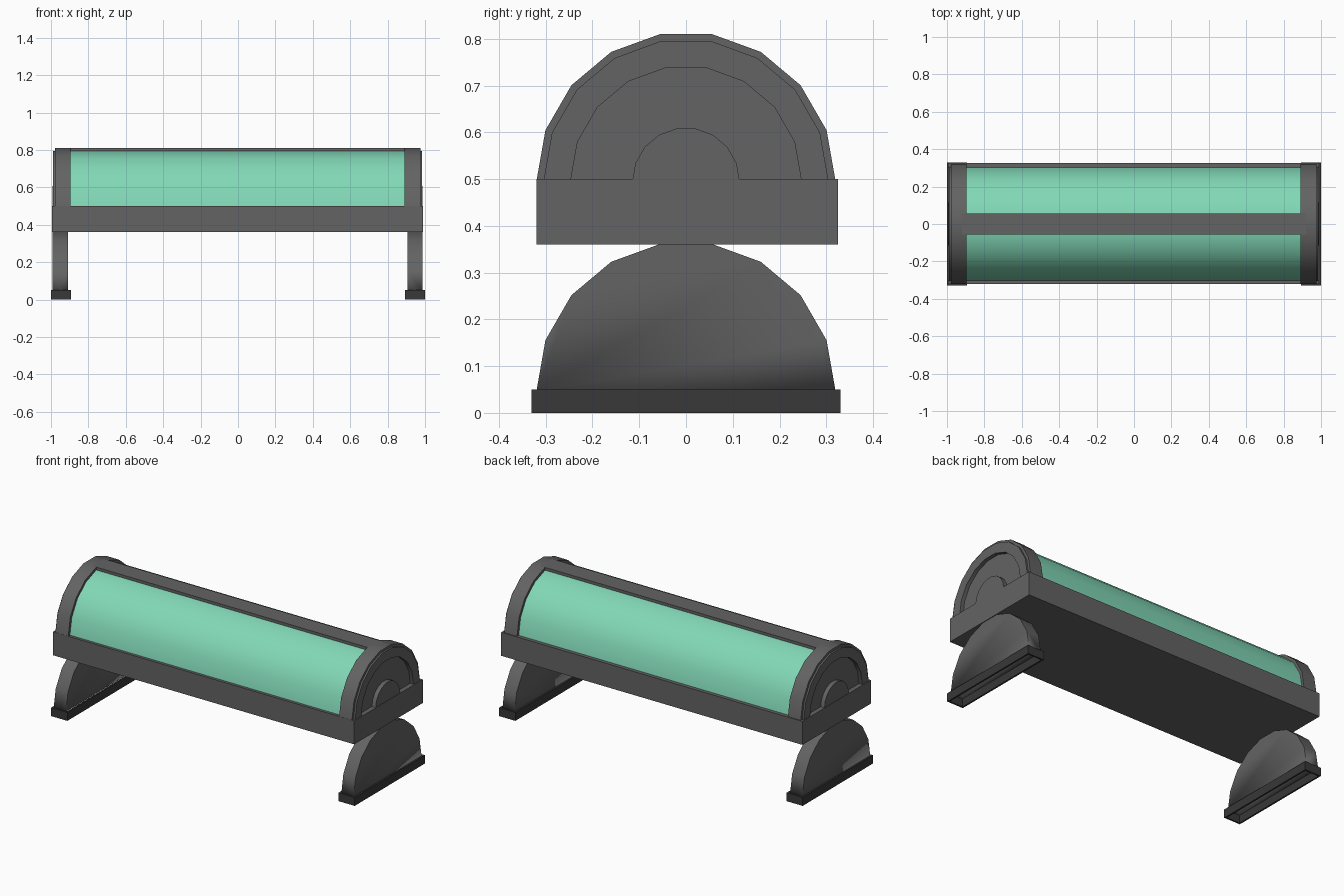
import bpy, bmesh, math

cube = bpy.data.objects.get("Cube")
if cube:
    bpy.data.objects.remove(cube, do_unlink=True)

SHIFT = -0.0025   # body sits a hair off centre between the feet
SEGMENTS = 9      # facets in every half-round profile
RIM = 0.495       # height of the arch centre line


def material(name, rgb):
    mat = bpy.data.materials.new(name)
    mat.use_nodes = True
    mat.diffuse_color = (*rgb, 1)
    mat.node_tree.nodes["Principled BSDF"].inputs["Base Color"].default_value = (*rgb, 1)
    return mat


GREY = material("grey metal", (0.125, 0.125, 0.125))
RUBBER = material("dark rubber", (0.04, 0.04, 0.04))
GLASS = material("green glass", (0.223, 0.686, 0.474))


def finish(name, bm, mat):
    bmesh.ops.recalc_face_normals(bm, faces=bm.faces[:])
    mesh = bpy.data.meshes.new(name)
    bm.to_mesh(mesh)
    bm.free()
    mesh.materials.append(mat)
    mesh.shade_smooth()
    mesh.set_sharp_from_angle(angle=math.radians(30))
    obj = bpy.data.objects.new(name, mesh)
    bpy.context.collection.objects.link(obj)
    return obj


def box_mesh(low, high):
    bm = bmesh.new()
    bmesh.ops.create_cube(bm, size=1)
    for v in bm.verts:
        v.co = [(a + b) / 2 + c * (b - a) for a, b, c in zip(low, high, v.co)]
    return bm


def arc(radius, z):
    angles = [math.pi * i / SEGMENTS for i in range(SEGMENTS + 1)]
    return [(radius * math.cos(a), z + radius * math.sin(a)) for a in angles]


def arch(name, radius, x0, x1, z, mat, inner=None, hollow=False):
    """Half-round slab along x; inner makes it a band, hollow opens its base."""
    outline = arc(radius, z)
    if inner:
        outline += arc(inner, z)[::-1]
    bm = bmesh.new()
    face = bm.faces.new([bm.verts.new((x0 + SHIFT, y, h)) for y, h in outline])
    new = bmesh.ops.extrude_face_region(bm, geom=[face])["geom"]
    moved = [g for g in new if isinstance(g, bmesh.types.BMVert)]
    bmesh.ops.translate(bm, verts=moved, vec=(x1 - x0, 0, 0))
    bmesh.ops.recalc_face_normals(bm, faces=bm.faces[:])
    if hollow:
        base = [f for f in bm.faces if f.normal.z < -0.9]
        bmesh.ops.delete(bm, geom=base, context='FACES')
    obj = finish(name, bm, mat)
    if hollow:
        wall = obj.modifiers.new("wall", 'SOLIDIFY')
        wall.thickness = 0.008
        wall.offset = -1
    return obj


def foot(name, x0, x1):
    """Rectangular sleeve, open through the middle."""
    bm = box_mesh((x0, -0.33, 0), (x1, 0.33, 0.05))
    ends = [f for f in bm.faces if abs(f.normal.z) > 0.9]
    bmesh.ops.inset_individual(bm, faces=ends, thickness=0.014)
    loops = [e for f in ends for e in f.edges]
    bmesh.ops.delete(bm, geom=ends, context='FACES_ONLY')
    bmesh.ops.bridge_loops(bm, edges=loops)
    finish(name, bm, RUBBER)


# Tray, glass canopy and ridge bar
finish("tray", box_mesh((-0.995, -0.32, 0.36), (0.99, 0.325, 0.5)), GREY)
arch("glass_canopy", 0.304, -0.9, 0.9, RIM, GLASS)
ridge = 0.32 * math.cos(math.pi / 18)
half = 0.32 * math.sin(math.pi / 18)
finish("ridge_bar", box_mesh((-0.92, -half, RIM + 0.29), (0.92, half, RIM + ridge)), GREY)

# End caps, legs and feet, one set per end
for side, s in (("left", 1), ("right", -1)):
    arch(side + "_cap_rim", 0.32, s * 0.8925, s * 0.977, RIM, GREY, inner=0.247)
    arch(side + "_cap_step", 0.305, s * 0.95, s * 0.987, RIM, GREY, inner=0.247)
    arch(side + "_cap_panel", 0.25, s * 0.9, s * 0.965, RIM, GREY)
    arch(side + "_cap_boss", 0.115, s * 0.95, s * 0.99, RIM, GREY)
    arch(side + "_leg", 0.32, s * 0.9075, s * 0.988, 0.046, GREY, hollow=True)
    foot(side + "_foot", *sorted((s * 0.8935, s * 1.0)))
